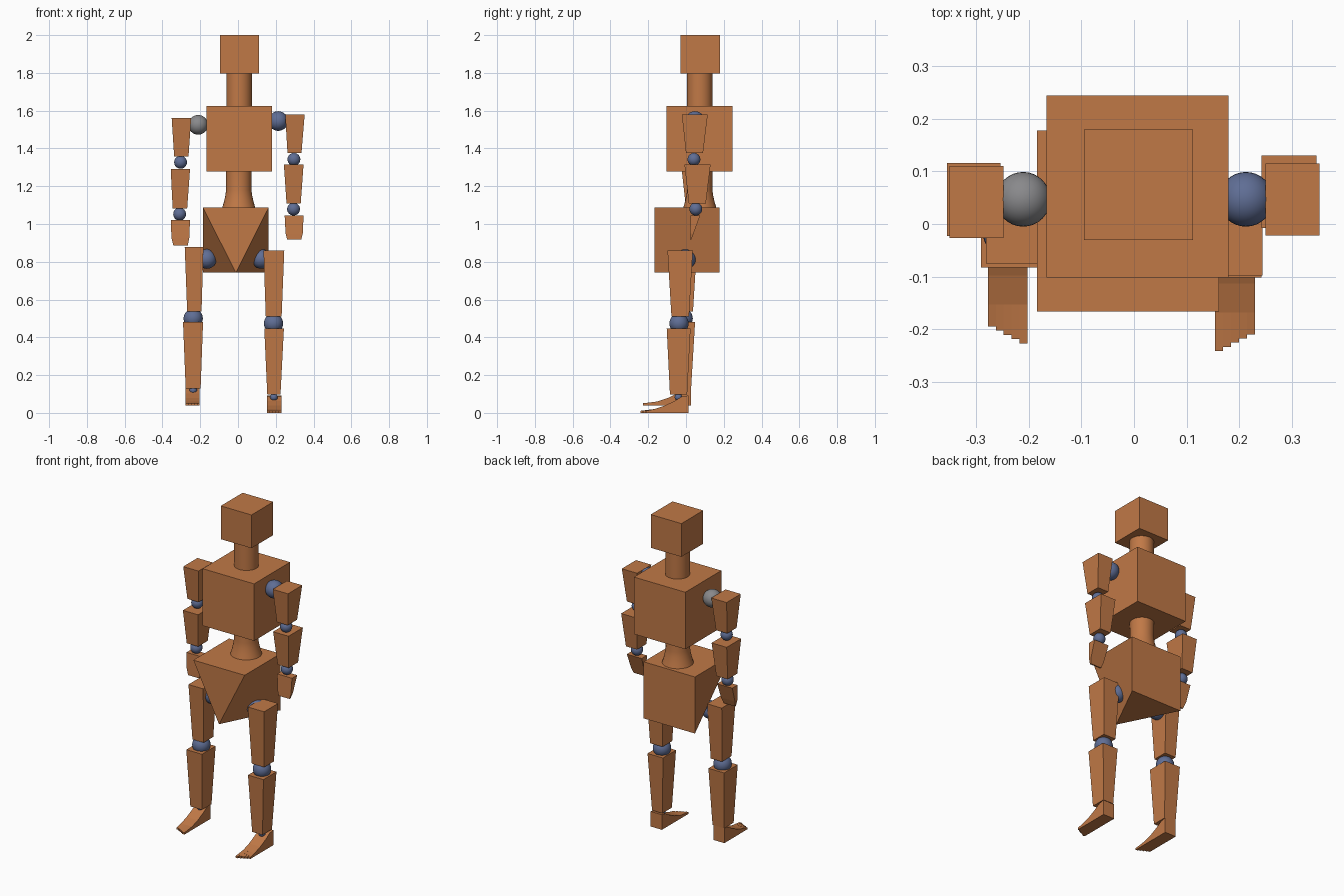
import bpy, bmesh, math

if "Cube" in bpy.data.objects:
    bpy.data.objects.remove(bpy.data.objects["Cube"])


def material(name, rgb):
    m = bpy.data.materials.new(name)
    m.diffuse_color = (*rgb, 1)
    m.use_nodes = True
    m.node_tree.nodes["Principled BSDF"].inputs["Base Color"].default_value = m.diffuse_color
    return m


WOOD = material("wood", (0.53, 0.19, 0.062))
BLUE = material("joint blue", (0.115, 0.155, 0.30))
GREY = material("joint grey", (0.25, 0.25, 0.26))


def finish(name, bm, mat, smooth=False):
    bmesh.ops.recalc_face_normals(bm, faces=bm.faces)
    me = bpy.data.meshes.new(name)
    bm.to_mesh(me)
    bm.free()
    ob = bpy.data.objects.new(name, me)
    bpy.context.collection.objects.link(ob)
    me.materials.append(mat)
    if smooth:
        bpy.ops.object.select_all(action='DESELECT')
        ob.select_set(True)
        bpy.context.view_layer.objects.active = ob
        bpy.ops.object.shade_smooth_by_angle(angle=math.radians(40))
    return ob


def loft(name, sections):
    """Stack of rectangles (z, x0, x1, y0, y1) from top to bottom."""
    bm = bmesh.new()
    rings = [[bm.verts.new(p) for p in ((x0, y0, z), (x1, y0, z), (x1, y1, z), (x0, y1, z))]
             for z, x0, x1, y0, y1 in sections]
    for a, b in zip(rings, rings[1:]):
        for i in range(4):
            j = (i + 1) % 4
            bm.faces.new((a[i], a[j], b[j], b[i]))
    bm.faces.new(rings[0])
    bm.faces.new(rings[-1][::-1])
    return finish(name, bm, WOOD)


def ball(name, c, r, mat=BLUE):
    bm = bmesh.new()
    bmesh.ops.create_uvsphere(bm, u_segments=32, v_segments=16, radius=r)
    bmesh.ops.translate(bm, verts=bm.verts, vec=c)
    finish(name, bm, mat, True)


def turned(name, x, y, profile, n=32):
    """Round column from (radius, z) points."""
    bm = bmesh.new()
    rings = [[bm.verts.new((x + r * math.cos(2 * math.pi * i / n),
                            y + r * math.sin(2 * math.pi * i / n), z)) for i in range(n)]
             for r, z in profile]
    for a, b in zip(rings, rings[1:]):
        for i in range(n):
            j = (i + 1) % n
            bm.faces.new((a[i], a[j], b[j], b[i]))
    bm.faces.new(rings[0])
    bm.faces.new(rings[-1])
    finish(name, bm, WOOD, True)


def foot(name, inner, outer, heel, floor):
    """Wedge foot made of five strips, the inner toe being longest."""
    bm = bmesh.new()
    step = (outer - inner) / 5
    for k in range(5):
        toe = -0.254 + 0.008 * k
        prof = [(0, 0), (0, 0.092), (-0.035, 0.086), (-0.075, 0.062), (-0.125, 0.038),
                (-0.18, 0.02), (toe, 0.011), (toe, 0)]
        a, b = [[bm.verts.new((inner + step * s, heel + y, floor + z)) for y, z in prof]
                for s in (k, k + 1)]
        for i in range(len(prof)):
            j = (i + 1) % len(prof)
            bm.faces.new((a[i], a[j], b[j], b[i]))
        bm.faces.new(a)
        bm.faces.new(b)
    finish(name, bm, WOOD)


# Head, neck, chest and waist
loft("head", [(2.0, -.095, .112, -.03, .18), (1.797, -.095, .112, -.03, .18)])
turned("neck", .006, .073, [(.068, 1.80), (.068, 1.62)])
loft("chest", [(1.625, -.167, .18, -.102, .245), (1.277, -.167, .18, -.102, .245)])
turned("waist", .004, .073, [(.068, 1.28), (.067, 1.18), (.071, 1.15), (.079, 1.115), (.088, 1.085)])

# Pelvis: a cube whose lower front edge shrinks to a point
bm = bmesh.new()
x0, x1, y0, y1, z0, z1 = -.185, .162, -.167, .178, .742, 1.087
v = [bm.verts.new(p) for p in ((x0, y0, z1), (x1, y0, z1), (x1, y1, z1), (x0, y1, z1),
                               (x0, y1, z0), (x1, y1, z0), ((x0 + x1) / 2, y0, z0))]
for f in ((0, 1, 2, 3), (3, 2, 5, 4), (0, 6, 1), (4, 5, 6), (0, 3, 4, 6), (1, 6, 5, 2)):
    bm.faces.new([v[i] for i in f])
finish("pelvis", bm, WOOD)

# Arms
ball("right_shoulder", (.213, .047, 1.545), .052)
loft("right_upper_arm", [(1.58, .25, .353, -.022, .115), (1.375, .262, .336, 0, .09)])
ball("right_elbow", (.296, .042, 1.342), .034)
loft("right_forearm", [(1.314, .243, .347, -.008, .13), (1.108, .257, .332, .015, .105)])
ball("right_wrist", (.294, .052, 1.079), .034)
loft("right_hand", [(1.045, .247, .347, .025, .075), (.95, .252, .343, .021, .04),
                    (.917, .26, .335, .02, .028)])

ball("left_shoulder", (-.211, .047, 1.525), .052, GREY)
loft("left_upper_arm", [(1.56, -.351, -.248, -.027, .11), (1.358, -.338, -.262, -.005, .085)])
ball("left_elbow", (-.304, .042, 1.327), .034)
loft("left_forearm", [(1.29, -.356, -.254, -.023, .116), (1.083, -.346, -.269, 0, .092)])
ball("left_wrist", (-.309, .04, 1.052), .034)
loft("left_hand", [(1.02, -.356, -.254, .012, .062), (.925, -.352, -.258, .008, .03),
                   (.887, -.342, -.266, .007, .015)])

# Legs
ball("right_hip", (.124, 0, .815), .052)
loft("right_thigh", [(.86, .135, .245, -.098, .036), (.51, .147, .231, -.077, .016)])
ball("right_knee", (.188, -.037, .474), .051)
loft("right_shin", [(.447, .139, .243, -.102, .024), (.098, .155, .225, -.085, .006)])
ball("right_ankle", (.19, -.04, .083), .02)
foot("right_foot", .154, .23, .012, 0)

ball("left_hip", (-.165, 0, .815), .052)
loft("left_thigh", [(.877, -.282, -.183, -.075, .058), (.538, -.269, -.193, -.055, .037)])
ball("left_knee", (-.237, -.015, .5), .051)
loft("left_shin", [(.48, -.291, -.185, -.083, .048), (.13, -.277, -.198, -.064, .027)])
ball("left_ankle", (-.237, -.02, .12), .02)
foot("left_foot", -.203, -.278, .027, .04)
